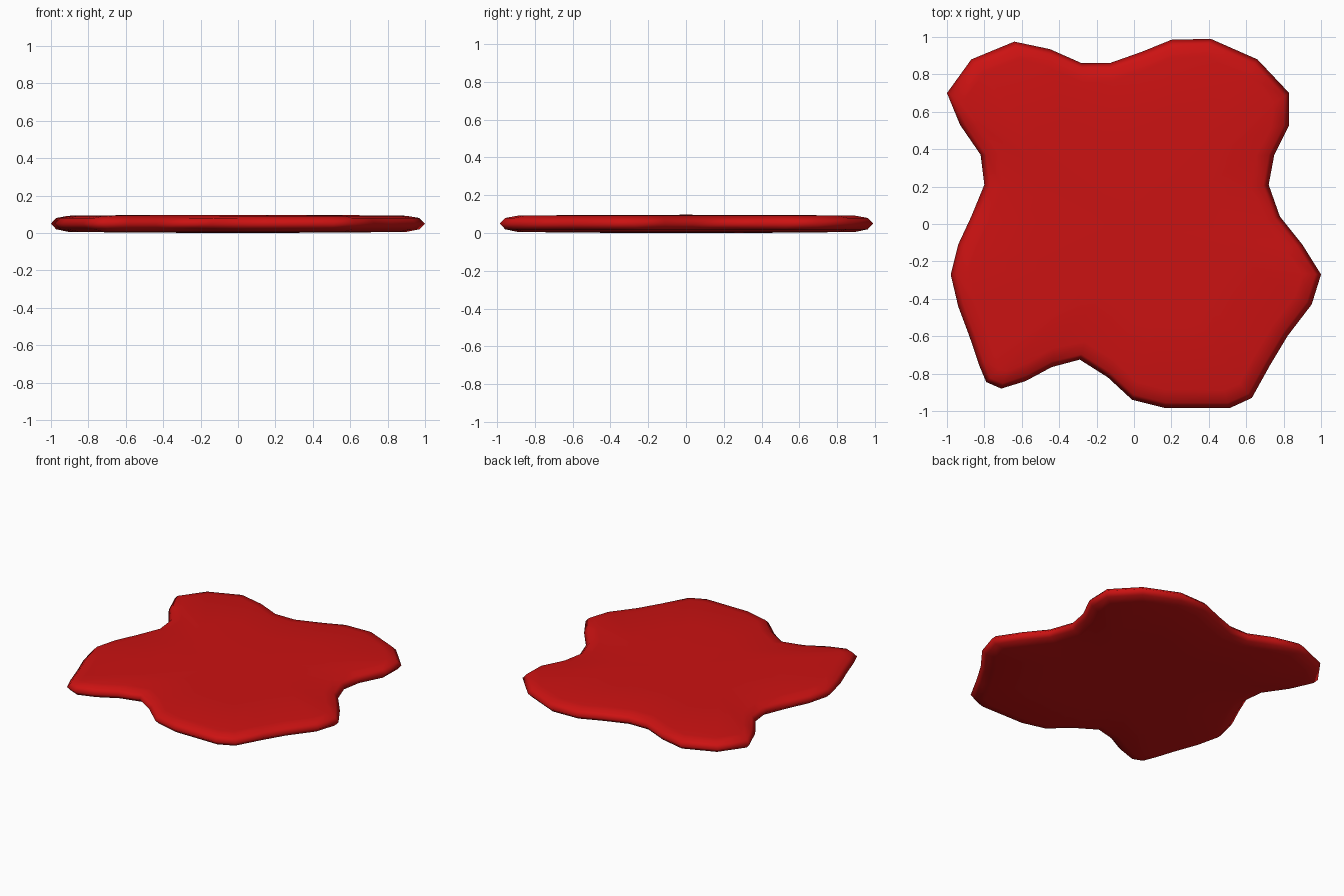
import bpy, bmesh
from mathutils import Vector

if "Cube" in bpy.data.objects:
    bpy.data.objects.remove(bpy.data.objects["Cube"])

# Puddle outline seen from above, counter-clockwise
outline = [Vector(p) for p in [
    (1.0, -.27), (.90, -.11), (.78, .04), (.72, .21), (.75, .37), (.83, .53),
    (.83, .70), (.66, .88), (.41, .99), (.20, .985), (.04, .92), (-.13, .86),
    (-.28, .86), (-.45, .935), (-.64, .975), (-.87, .88), (-1.0, .70),
    (-.93, .53), (-.82, .37), (-.80, .21), (-.87, .04), (-.94, -.11),
    (-.98, -.27), (-.94, -.44), (-.88, -.60), (-.83, -.75), (-.79, -.845),
    (-.71, -.88), (-.58, -.84), (-.44, -.765), (-.29, -.725), (-.14, -.82),
    (-.01, -.94), (.17, -.985), (.51, -.985), (.63, -.93), (.73, -.75),
    (.82, -.60), (.95, -.43)]]
n = len(outline)


def inward(i):
    """Edge normal blended with the direction to the centre."""
    t = (outline[(i + 1) % n] - outline[i - 1]).normalized()
    normal = Vector((-t.y, t.x))
    return (normal - outline[i].normalized()).normalized()


# Rounded rim profile, bottom to top: inset, height, scale
rings = [(.10, .002, .6), (.10, .006, 1), (.03, .02, 1), (0, .05, 1),
         (.03, .08, 1), (.10, .092, 1), (.10, .096, .6)]

bm = bmesh.new()
loops = []
for inset, z, s in rings:
    loop = []
    for i, p in enumerate(outline):
        q = (p + inward(i) * inset) * s
        loop.append(bm.verts.new((q.x, q.y, z)))
    loops.append(loop)
for a, b in zip(loops, loops[1:]):
    for i in range(n):
        j = (i + 1) % n
        bm.faces.new((a[i], a[j], b[j], b[i]))

# Flat centres, top and bottom
for loop, z in ((loops[0], 0), (loops[-1], .097)):
    c = bm.verts.new((0, 0, z))
    for i in range(n):
        bm.faces.new((loop[i], loop[(i + 1) % n], c))
bmesh.ops.recalc_face_normals(bm, faces=bm.faces[:])
for f in bm.faces:
    f.smooth = True

mesh = bpy.data.meshes.new("puddle")
bm.to_mesh(mesh)
bm.free()
puddle = bpy.data.objects.new("puddle", mesh)
bpy.context.collection.objects.link(puddle)

red = bpy.data.materials.new("deep_red")
red.diffuse_color = (.6, .006, .006, 1)
red.use_nodes = True
red.node_tree.nodes["Principled BSDF"].inputs["Base Color"].default_value = red.diffuse_color
mesh.materials.append(red)
